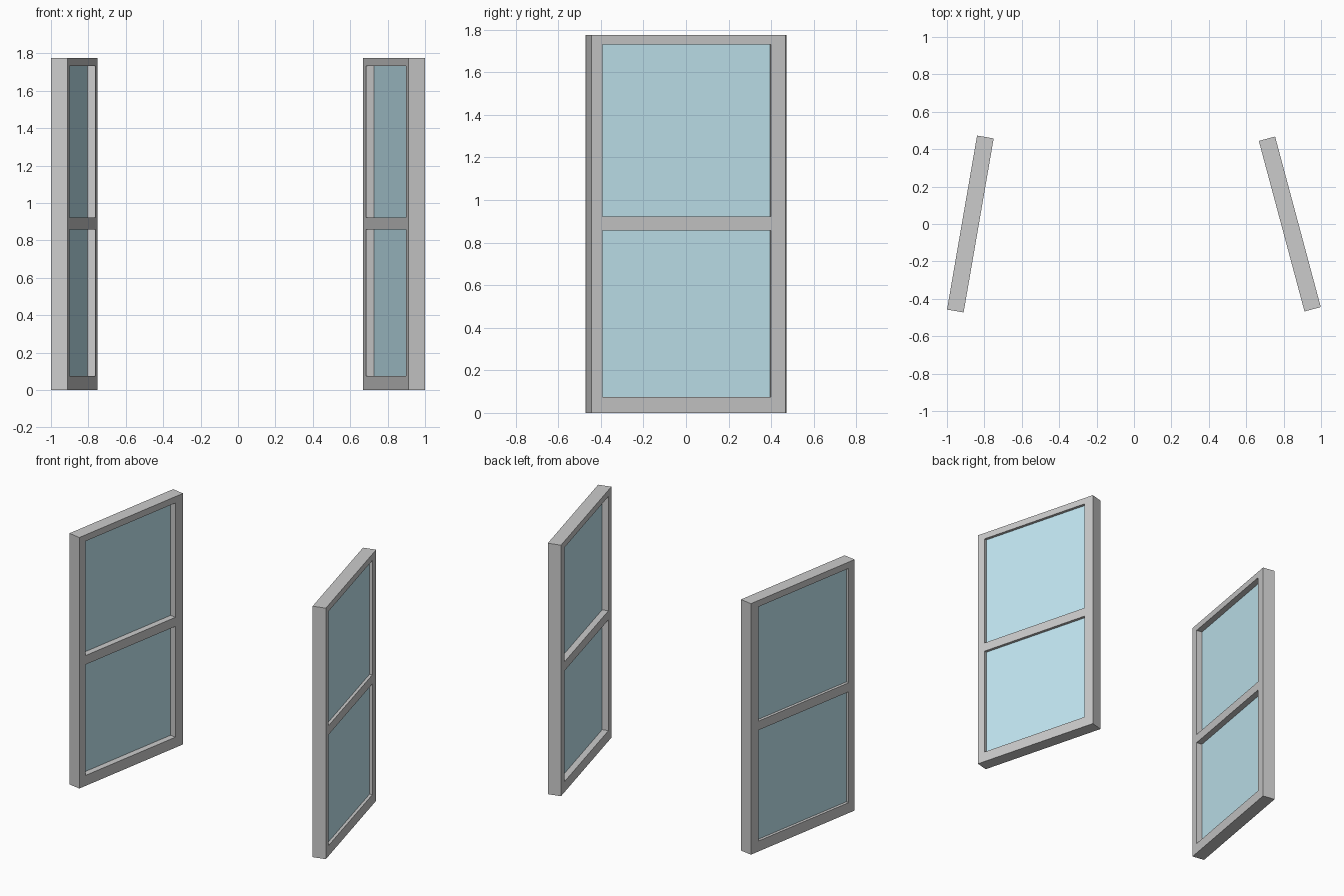
import bpy, bmesh, math

if "Cube" in bpy.data.objects:
    bpy.data.objects.remove(bpy.data.objects["Cube"])

THICK = 0.09
YS = [-0.472, -0.418, 0.402, 0.472]                  # stile edges along the panel
ZS = [0.0, 0.074, 0.858, 0.922, 1.731, 1.776]        # rail edges going up

glass_mat = bpy.data.materials.new("glass_blue")
glass_mat.diffuse_color = (0.55, 0.81, 0.90, 1)
glass_mat.use_nodes = True
glass_mat.node_tree.nodes["Principled BSDF"].inputs["Base Color"].default_value = glass_mat.diffuse_color


def make_object(name, bm, parent_pos, angle, mat=None):
    bmesh.ops.recalc_face_normals(bm, faces=bm.faces)
    mesh = bpy.data.meshes.new(name)
    bm.to_mesh(mesh)
    bm.free()
    obj = bpy.data.objects.new(name, mesh)
    obj.location = (parent_pos, 0, 0)
    obj.rotation_euler = (0, 0, angle)
    if mat:
        mesh.materials.append(mat)
    bpy.context.collection.objects.link(obj)
    return obj


def slab(cells, x0, x1):
    """Flat cells in the YZ plane at x0, extruded to x1."""
    bm = bmesh.new()
    for i, k in cells:
        corners = [(i, k), (i + 1, k), (i + 1, k + 1), (i, k + 1)]
        bm.faces.new([bm.verts.new((x0, YS[a], ZS[b])) for a, b in corners])
    bmesh.ops.remove_doubles(bm, verts=bm.verts, dist=1e-5)
    ext = bmesh.ops.extrude_face_region(bm, geom=bm.faces[:], use_keep_orig=True)
    moved = [v for v in ext["geom"] if isinstance(v, bmesh.types.BMVert)]
    bmesh.ops.translate(bm, verts=moved, vec=(x1 - x0, 0, 0))
    return bm


holes = [(1, 1), (1, 3)]
frame_cells = [(i, k) for i in range(3) for k in range(5) if (i, k) not in holes]

# two window panels splayed towards the front; glass sits nearer the outer face
for side, sign, pos, deg in (("right", 1, 0.833, 15), ("left", -1, -0.875, -9.8)):
    angle = math.radians(deg)
    make_object(side + "_window_frame",
                slab(frame_cells, -sign * THICK / 2, sign * THICK / 2), pos, angle)
    for label, cell in zip(("lower", "upper"), holes):
        make_object(f"{side}_{label}_glass",
                    slab([cell], -sign * 0.002, sign * 0.025), pos, angle, glass_mat)
